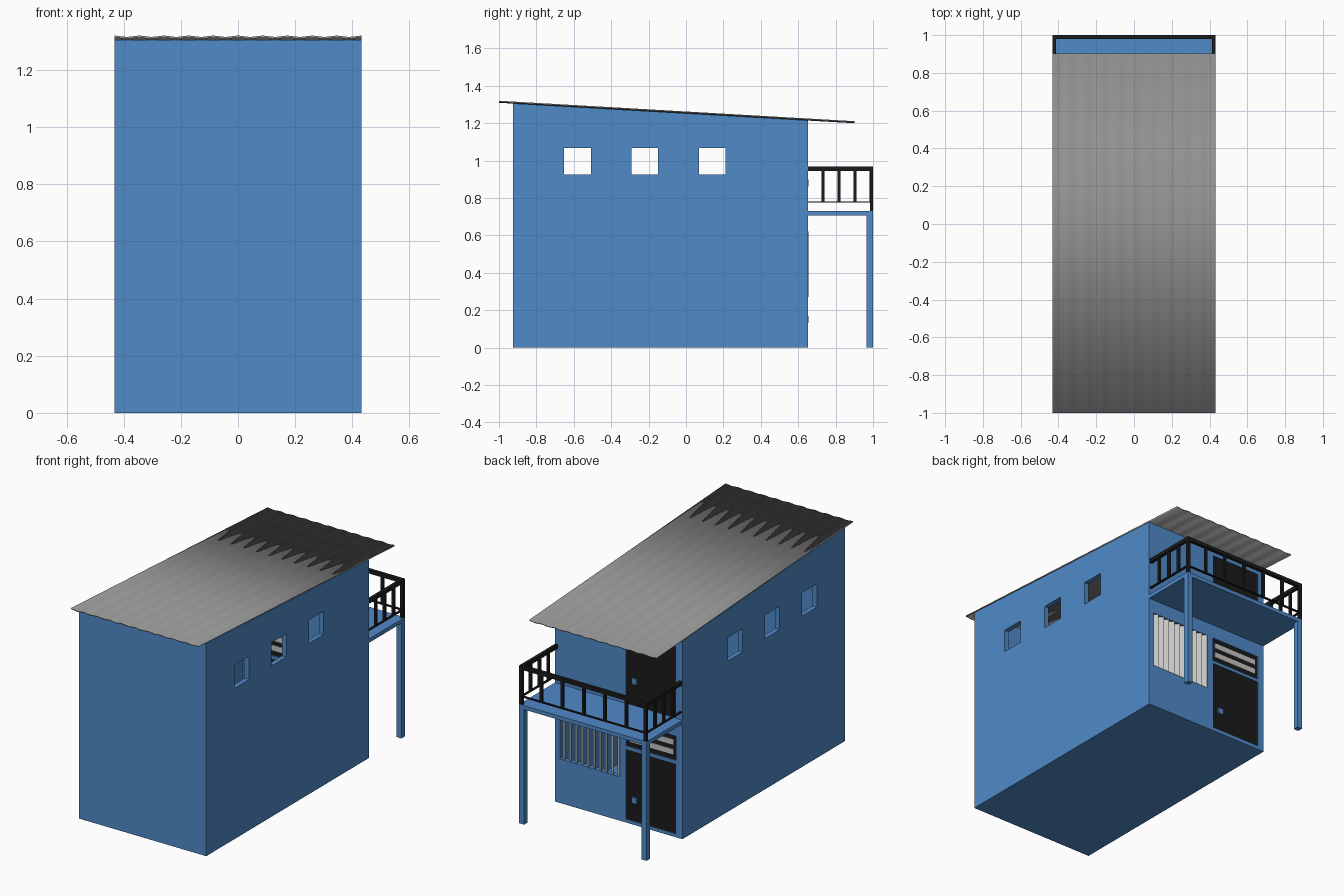
import bpy, bmesh, math
from mathutils import Matrix, Vector

old = bpy.data.objects.get("Cube")
if old:
    bpy.data.objects.remove(old, do_unlink=True)


def material(name, rgb):
    m = bpy.data.materials.new(name)
    m.use_nodes = True
    m.diffuse_color = (*rgb, 1)
    m.node_tree.nodes["Principled BSDF"].inputs["Base Color"].default_value = (*rgb, 1)
    return m


BLUE = material("blue_paint", (0.08, 0.255, 0.58))
BLACK = material("black_metal", (0.011, 0.011, 0.011))
GREY = material("roof_grey", (0.28, 0.28, 0.28))
PALE = material("pale_slat", (0.56, 0.56, 0.55))


def finish(name, bm, mat):
    bmesh.ops.recalc_face_normals(bm, faces=bm.faces)
    me = bpy.data.meshes.new(name)
    bm.to_mesh(me)
    bm.free()
    ob = bpy.data.objects.new(name, me)
    bpy.context.collection.objects.link(ob)
    if mat:
        me.materials.append(mat)
    return ob


def add_box(bm, x, y, z, turn=None):
    """Box from three (low, high) ranges, optionally turned about its centre."""
    mid = Vector([sum(r) / 2 for r in (x, y, z)])
    size = [r[1] - r[0] for r in (x, y, z)]
    mat = Matrix.Translation(mid) @ (turn or Matrix()) @ Matrix.Diagonal((*size, 1))
    bmesh.ops.create_cube(bm, size=1, matrix=mat)


def boxes(name, mat, items):
    bm = bmesh.new()
    for item in items:
        add_box(bm, *item)
    return finish(name, bm, mat)


W = 0.432                 # half width
FRONT, BACK = -0.925, 0.652
WALL = 0.03
DECK = 0.73


def roof_z(y):
    return 1.318 - 0.0575 * (y + 1)


def prism(name, mat, half, y0, y1, base, drop):
    """Block whose top follows the roof slope."""
    bm = bmesh.new()
    side = [(y0, base), (y1, base), (y1, roof_z(y1) - drop), (y0, roof_z(y0) - drop)]
    face = bm.faces.new([bm.verts.new((-half, y, z)) for y, z in side])
    ext = bmesh.ops.extrude_face_region(bm, geom=[face])
    moved = [v for v in ext["geom"] if isinstance(v, bmesh.types.BMVert)]
    bmesh.ops.translate(bm, verts=moved, vec=(2 * half, 0, 0))
    return finish(name, bm, mat)


# Hollow house body with openings
house = prism("house_walls", BLUE, W, FRONT, BACK, 0, 0.008)
hollow = prism("cutter_hollow", None, W - WALL, FRONT + WALL, BACK - WALL, 0.02, -0.1)
side_windows = boxes("cutter_side_windows", None, [
    ((-1, 1), (y - 0.071, y + 0.071), (0.925, 1.068)) for y in (-0.58, -0.22, 0.14)])
DOOR = (-0.39, -0.05)
SHUTTER = (-0.01, 0.40)
WALL_CUT = (BACK - 0.1, BACK + 0.1)
back_openings = boxes("cutter_back_openings", None, [
    (DOOR, WALL_CUT, (0.021, 0.45)), (DOOR, WALL_CUT, (0.47, 0.62)),
    (DOOR, WALL_CUT, (DECK, 1.17)), (SHUTTER, WALL_CUT, (0.27, 0.62))])
for cutter in (hollow, side_windows, back_openings):
    mod = house.modifiers.new(cutter.name, "BOOLEAN")
    mod.object = cutter
    mod.operation = "DIFFERENCE"
    mod.solver = "EXACT"
    cutter.hide_render = True
    cutter.hide_viewport = True
    cutter.display_type = "WIRE"

# Corrugated roof sheet
bm = bmesh.new()
STEPS, WAVES = 120, 10
rows = []
for i in range(STEPS + 1):
    x = -W + 2 * W * i / STEPS
    wave = 0.002 * math.cos(2 * math.pi * WAVES * i / STEPS)
    rows.append([bm.verts.new((x, y, roof_z(y) + wave)) for y in (-1, 0.902)])
for a, b in zip(rows, rows[1:]):
    bm.faces.new((a[0], b[0], b[1], a[1]))
roof = finish("corrugated_roof", bm, GREY)
solid = roof.modifiers.new("thickness", "SOLIDIFY")
solid.thickness = 0.007
solid.offset = -1
bpy.context.view_layer.objects.active = roof
roof.select_set(True)
bpy.ops.object.shade_smooth_by_angle(angle=math.radians(30))

# Doors with lock boxes
for name, z0, z1 in (("lower_door", 0.02, 0.45), ("upper_door", DECK, 1.17)):
    boxes(name, BLACK, [(DOOR, (BACK - 0.025, BACK - 0.004), (z0, z1))])
    lock_z = 0.15 + (z0 if z0 > 0.1 else 0)
    boxes(name + "_lock", BLUE, [
        ((-0.125, -0.088), (BACK - 0.03, BACK + 0.004), (lock_z - 0.018, lock_z + 0.018))])

# Light above the lower door: frame and two pale slats
boxes("transom_frame", BLACK, [(DOOR, (BACK - 0.022, BACK - 0.008), (0.47, 0.62))])
boxes("transom_slats", PALE, [
    ((DOOR[0] + 0.02, DOOR[1] - 0.02), (BACK - 0.026, BACK - 0.004), (z, z + 0.033))
    for z in (0.5, 0.56)])

# Vertical slats in the ground floor window
COUNT = 10
pitch = (SHUTTER[1] - SHUTTER[0]) / COUNT
slats = []
for i in range(COUNT):
    x = SHUTTER[0] + pitch * (i + 0.5)
    slats.append(((x - 0.022, x + 0.022), (BACK - 0.016, BACK - 0.012), (0.27, 0.62),
                  Matrix.Rotation(math.radians(-40), 4, "Z")))
boxes("shutter_slats", PALE, slats)

# Balcony deck and posts
boxes("balcony_deck", BLUE, [((-W, W), (BACK, 1), (DECK - 0.024, DECK))])
for side, s in (("left", 1), ("right", -1)):
    xs = sorted((s * W, s * (W - 0.034)))
    boxes(side + "_balcony_post", BLUE, [(xs, (0.966, 1), (0, DECK - 0.024))])

# Railing around three sides
RAIL, LOW, TOP = 0.02, (0.775, 0.781), (0.945, 0.968)
parts = []
for s in (1, -1):
    xs = sorted((s * W, s * (W - RAIL)))
    thin = sorted((s * (W - 0.003), s * (W - RAIL + 0.003)))
    parts.append((xs, (BACK, 1), TOP))
    parts.append((thin, (BACK, 1), LOW))
    parts.append((xs, (0.984, 1), (DECK, 0.95)))
    for k in (1, 2, 3):
        y = BACK - 0.006 + 0.086 * k
        parts.append((thin, (y - 0.008, y + 0.008), (LOW[0], 0.95)))
parts.append(((-W + RAIL, W - RAIL), (0.98, 1), TOP))
parts.append(((-W + RAIL, W - RAIL), (0.983, 0.997), LOW))
for k in range(1, 6):
    x = -W + 2 * W * k / 6
    parts.append(((x - 0.008, x + 0.008), (0.982, 0.998), (LOW[0], 0.95)))
boxes("balcony_railing", BLACK, parts)
